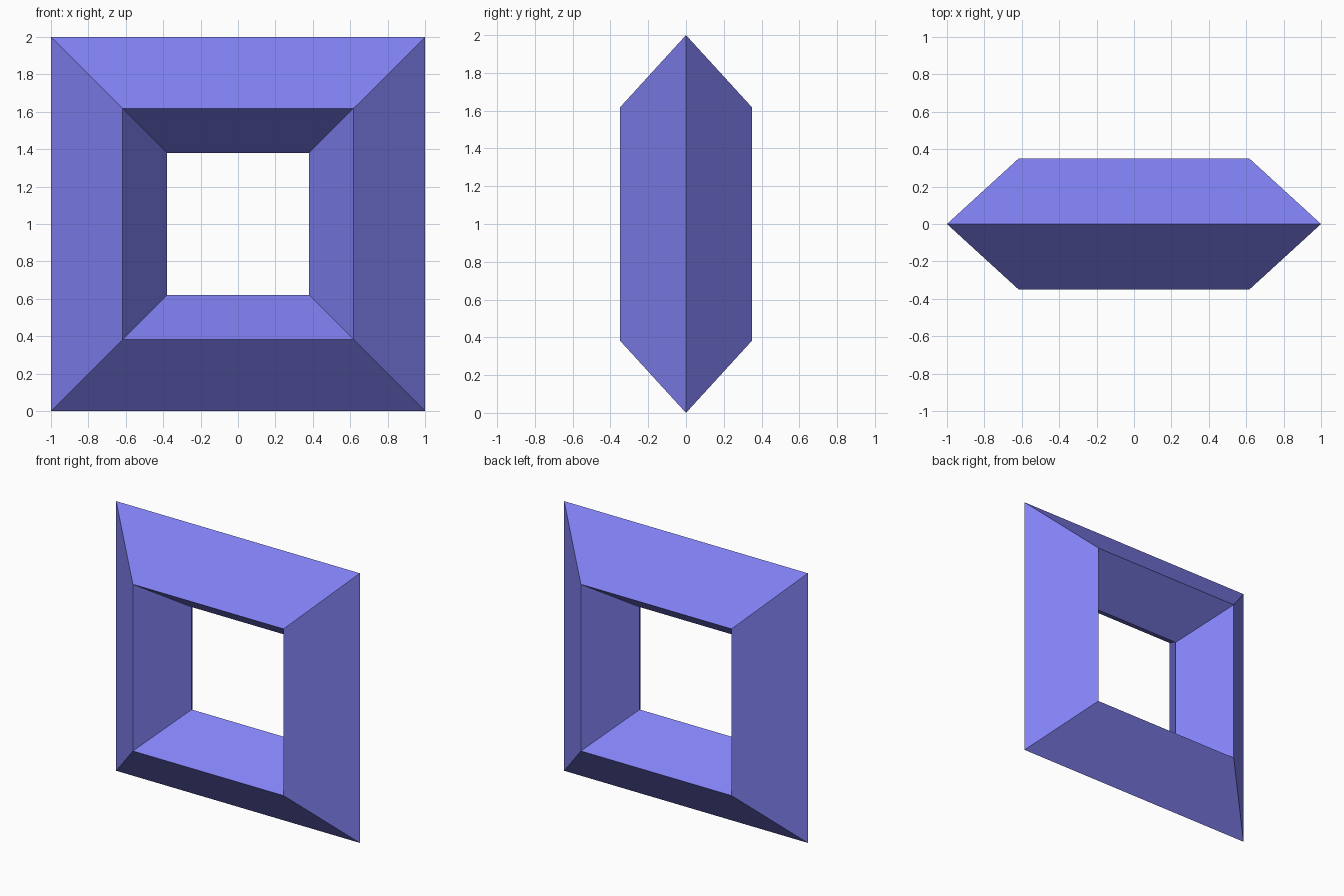
import bpy, bmesh

if "Cube" in bpy.data.objects:
    bpy.data.objects.remove(bpy.data.objects["Cube"])

# Diamond cross-section of the frame bar: (half-width of the square, y)
PROFILE = [(1.0, 0.0), (0.618, -0.349), (0.38, 0.0), (0.618, 0.349)]
CORNERS = [(-1, -1), (1, -1), (1, 1), (-1, 1)]

# Sweep the cross-section around the four mitred corners
bm = bmesh.new()
rings = [[bm.verts.new((cx * h, y, 1 + cz * h)) for h, y in PROFILE]
         for cx, cz in CORNERS]
n = len(PROFILE)
for i in range(4):
    a, b = rings[i], rings[(i + 1) % 4]
    for j in range(n):
        k = (j + 1) % n
        bm.faces.new((a[j], b[j], b[k], a[k]))
bmesh.ops.recalc_face_normals(bm, faces=bm.faces)

mesh = bpy.data.meshes.new("square_ring")
bm.to_mesh(mesh)
bm.free()
ring = bpy.data.objects.new("square_ring", mesh)
bpy.context.collection.objects.link(ring)

# Periwinkle blue finish
mat = bpy.data.materials.new("periwinkle")
mat.diffuse_color = (0.22, 0.22, 0.9, 1)
mat.use_nodes = True
mat.node_tree.nodes["Principled BSDF"].inputs["Base Color"].default_value = mat.diffuse_color
mesh.materials.append(mat)
